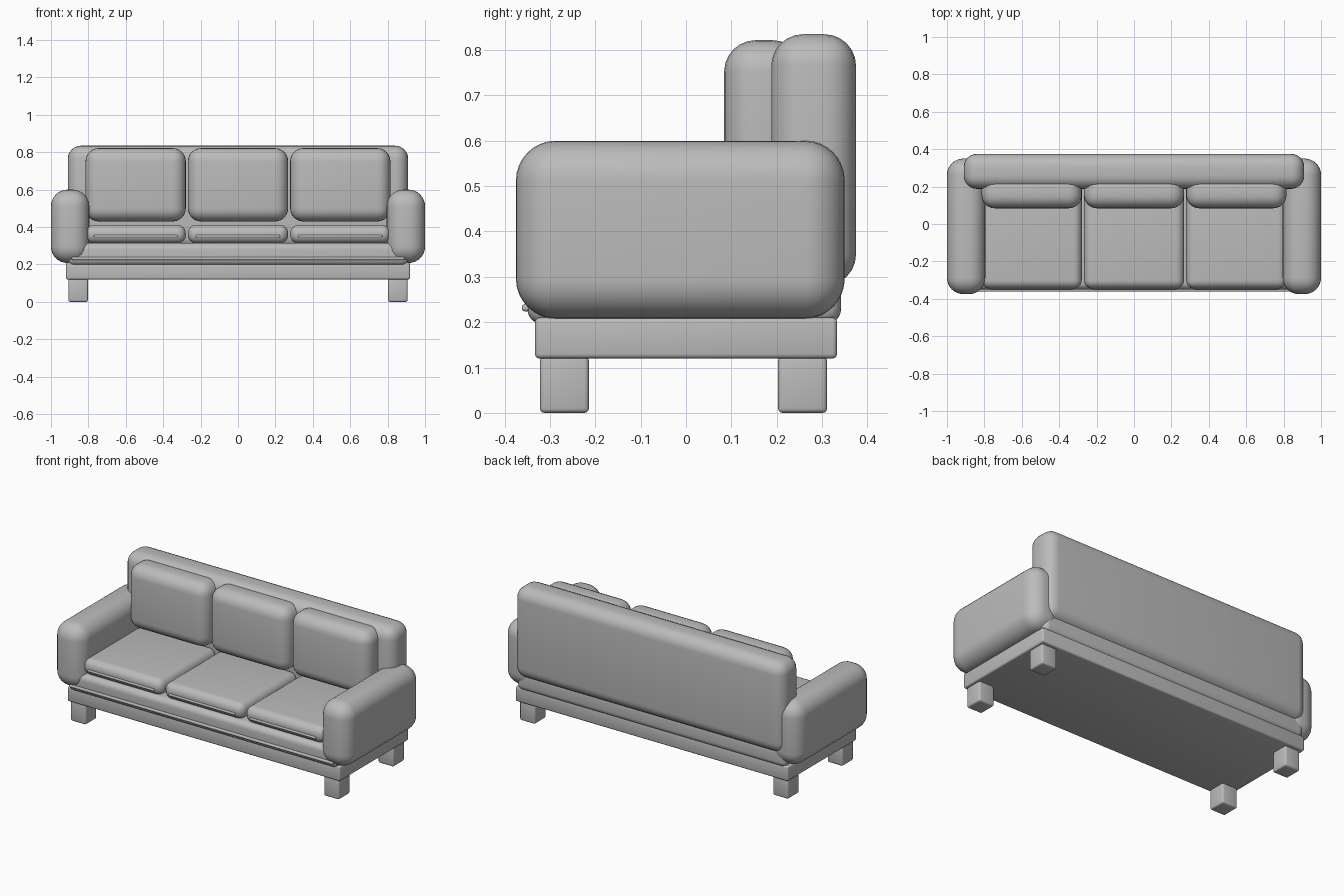
import bpy
from mathutils import Vector

if "Cube" in bpy.data.objects:
    bpy.data.objects.remove(bpy.data.objects["Cube"], do_unlink=True)

GREY = (0.5, 0.5, 0.5, 1)
fabric = bpy.data.materials.new("grey_fabric")
fabric.use_nodes = True
fabric.diffuse_color = GREY
fabric.node_tree.nodes["Principled BSDF"].inputs["Base Color"].default_value = GREY


def rounded_box(name, low, high, radius, segments=6):
    """Box between two corners with rounded edges."""
    low, high = Vector(low), Vector(high)
    bpy.ops.mesh.primitive_cube_add(size=1, location=(low + high) / 2)
    box = bpy.context.object
    box.name = name
    box.scale = high - low
    bpy.ops.object.transform_apply(location=False, rotation=False, scale=True)
    bevel = box.modifiers.new("Rounding", "BEVEL")
    bevel.width = radius
    bevel.segments = segments
    bpy.ops.object.modifier_apply(modifier=bevel.name)
    bpy.ops.object.shade_smooth_by_angle()
    box.data.materials.append(fabric)
    return box


# Frame, padded seat base and its piping
rounded_box("base_frame", (-0.92, -0.333, 0.12), (0.92, 0.333, 0.21), 0.01, 3)
rounded_box("seat_base", (-0.91, -0.35, 0.195), (0.91, 0.342, 0.315), 0.035)
rounded_box("base_piping", (-0.89, -0.362, 0.224), (0.89, -0.345, 0.24), 0.006, 3)

# Backrest
rounded_box("backrest", (-0.91, 0.188, 0.28), (0.91, 0.375, 0.835), 0.07)

# Three seat cushions with piping, three back cushions
for label, x in (("right", -0.547), ("middle", 0), ("left", 0.547)):
    rounded_box(f"seat_cushion_{label}", (x - 0.268, -0.345, 0.313),
                (x + 0.268, 0.21, 0.412), 0.045)
    rounded_box(f"cushion_piping_{label}", (x - 0.225, -0.352, 0.344),
                (x + 0.225, -0.338, 0.358), 0.005, 3)
    rounded_box(f"back_cushion_{label}", (x - 0.268, 0.084, 0.43),
                (x + 0.268, 0.26, 0.822), 0.07)

# Arms and legs on both sides
for label, side in (("right", -1), ("left", 1)):
    xs = sorted((side * 0.795, side))
    rounded_box(f"arm_{label}", (xs[0], -0.375, 0.208), (xs[1], 0.35, 0.6), 0.088, 8)
    xs = sorted((side * 0.803, side * 0.906))
    for end, y in (("front", -0.268), ("back", 0.257)):
        rounded_box(f"leg_{end}_{label}", (xs[0], y - 0.054, 0),
                    (xs[1], y + 0.054, 0.125), 0.01, 3)
